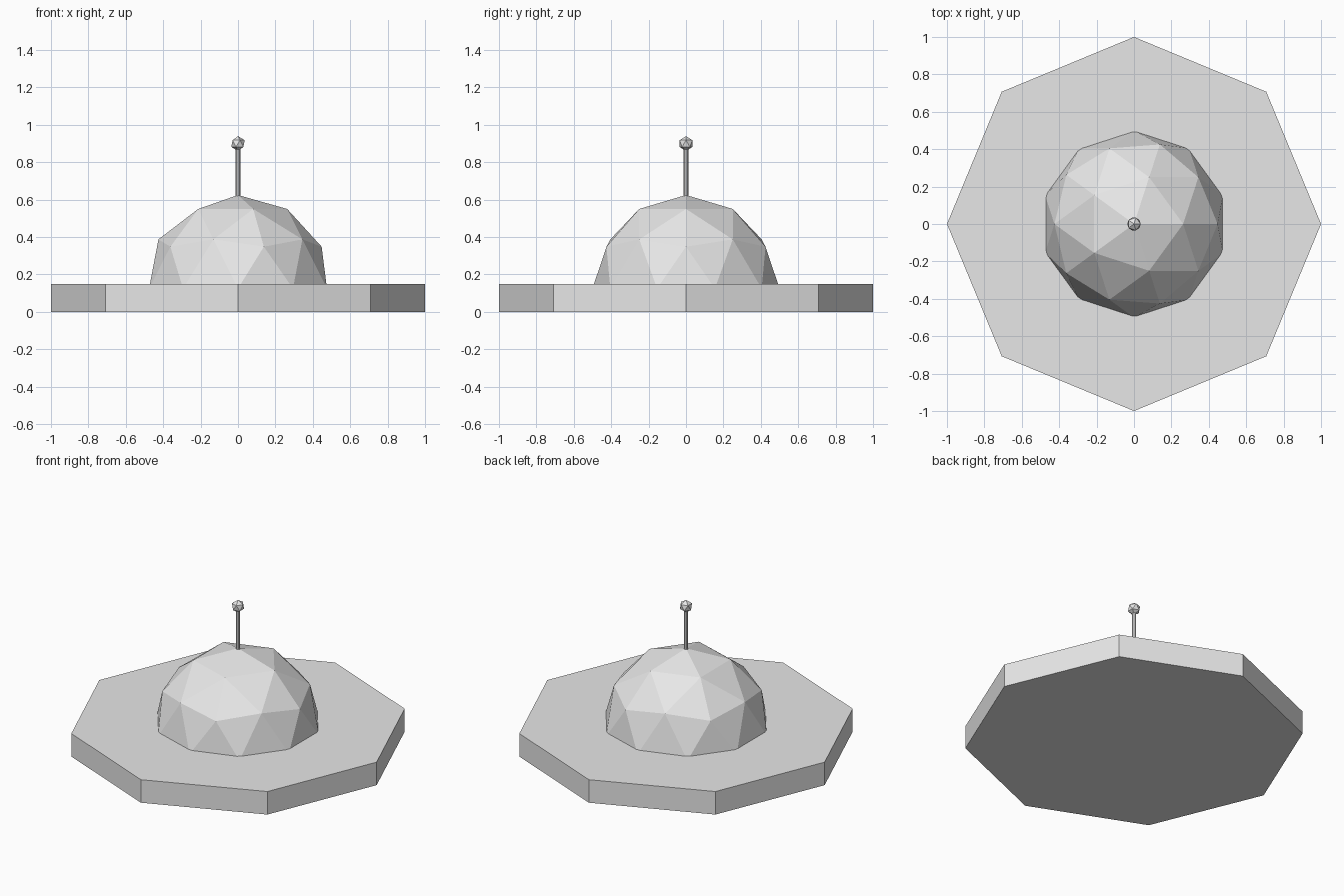
import bpy
import bmesh

cube = bpy.data.objects.get("Cube")
if cube:
    bpy.data.objects.remove(cube, do_unlink=True)

GREY = (0.8, 0.8, 0.8, 1.0)
material = bpy.data.materials.new("light_grey")
material.use_nodes = True
material.diffuse_color = GREY
material.node_tree.nodes["Principled BSDF"].inputs["Base Color"].default_value = GREY


def finish(name):
    part = bpy.context.object
    part.name = name
    part.data.materials.clear()
    part.data.materials.append(material)
    return part


def add_column(name, sides, radius, bottom, top):
    bpy.ops.mesh.primitive_cylinder_add(
        vertices=sides, radius=radius, depth=top - bottom,
        location=(0, 0, (bottom + top) / 2))
    return finish(name)


def add_ball(name, detail, radius, height):
    bpy.ops.mesh.primitive_ico_sphere_add(
        subdivisions=detail, radius=radius, location=(0, 0, height))
    return finish(name)


# Octagonal base slab
add_column("base", 8, 1.0, 0.0, 0.15)

# Faceted dome: upper half of a sphere, its rim sunk into the base
dome = add_ball("dome", 2, 0.5, 0.125)
bm = bmesh.new()
bm.from_mesh(dome.data)
lower = [v for v in bm.verts if v.co.z < -0.01]
bmesh.ops.delete(bm, geom=lower, context='VERTS')
bmesh.ops.holes_fill(bm, edges=[e for e in bm.edges if e.is_boundary], sides=0)
bm.to_mesh(dome.data)
bm.free()

# Antenna rod and its faceted tip
add_column("antenna_rod", 8, 0.0125, 0.6, 0.9)
add_ball("antenna_tip", 1, 0.04, 0.9)
